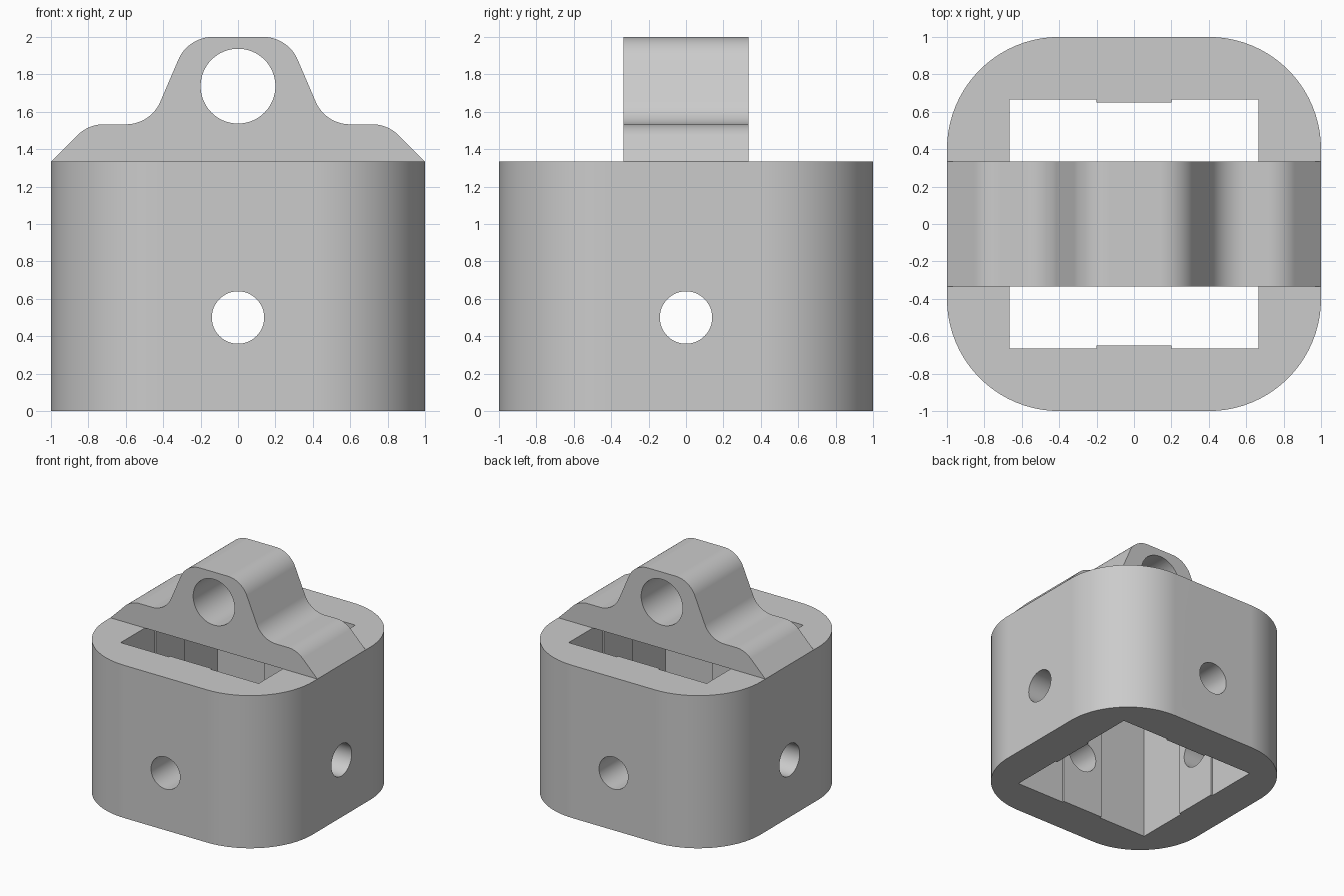
import bpy, bmesh, math
from mathutils import Vector, Matrix

if "Cube" in bpy.data.objects:
    bpy.data.objects.remove(bpy.data.objects["Cube"], do_unlink=True)

grey = bpy.data.materials.new("light grey")
grey.use_nodes = True
grey.diffuse_color = (0.6, 0.6, 0.6, 1)
grey.node_tree.nodes["Principled BSDF"].inputs["Base Color"].default_value = (0.6, 0.6, 0.6, 1)


def fillet(corners, steps=20):
    """Round each (x, y, radius) corner of a closed outline."""
    out = []
    for i, (x, y, r) in enumerate(corners):
        p = Vector((x, y))
        if r == 0:
            out.append(p)
            continue
        a = (Vector(corners[i - 1][:2]) - p).normalized()
        b = (Vector(corners[(i + 1) % len(corners)][:2]) - p).normalized()
        half = a.angle(b) / 2
        centre = p + (a + b).normalized() * (r / math.sin(half))
        start = p + a * (r / math.tan(half)) - centre
        sweep = start.angle_signed(p + b * (r / math.tan(half)) - centre)
        for k in range(steps + 1):
            out.append(centre + Matrix.Rotation(-sweep * k / steps, 2) @ start)
    return out


def prism(name, outline, low, high, upright=False):
    """Extrude an outline along z, or along y when upright."""
    bm = bmesh.new()
    place = (lambda p, d: (p.x, d, p.y)) if upright else (lambda p, d: (p.x, p.y, d))
    face = bm.faces.new([bm.verts.new(place(p, low)) for p in outline])
    grown = bmesh.ops.extrude_face_region(bm, geom=[face])["geom"]
    shift = Vector(place(Vector((0, 0)), high - low))
    bmesh.ops.translate(bm, vec=shift, verts=[g for g in grown if isinstance(g, bmesh.types.BMVert)])
    bmesh.ops.recalc_face_normals(bm, faces=bm.faces)
    mesh = bpy.data.meshes.new(name)
    bm.to_mesh(mesh)
    bm.free()
    mesh.materials.append(grey)
    obj = bpy.data.objects.new(name, mesh)
    bpy.context.collection.objects.link(obj)
    return obj


def drill(name, radius, z, rotation):
    bpy.ops.mesh.primitive_cylinder_add(vertices=64, radius=radius, depth=3,
                                        location=(0, 0, z), rotation=rotation)
    obj = bpy.context.object
    obj.name = name
    obj.data.materials.append(grey)
    return obj


def activate(obj):
    bpy.ops.object.select_all(action='DESELECT')
    obj.select_set(True)
    bpy.context.view_layer.objects.active = obj


def cut(obj, cutter):
    activate(obj)
    mod = obj.modifiers.new("cut", 'BOOLEAN')
    mod.operation, mod.solver, mod.object = 'DIFFERENCE', 'EXACT', cutter
    bpy.ops.object.modifier_apply(modifier=mod.name)
    bpy.data.objects.remove(cutter, do_unlink=True)


def finish(obj):
    activate(obj)
    bpy.ops.object.shade_smooth_by_angle(angle=math.radians(25))
    mod = obj.modifiers.new("flat_sides", 'WEIGHTED_NORMAL')
    mod.keep_sharp = True


HEIGHT = 4 / 3
QUARTERS = [Matrix.Rotation(math.radians(90 * q), 2) for q in range(4)]

# Hollow housing: rounded square, square well with a shallow pad on each wall
square = [(-1, -1, 0.6), (1, -1, 0.6), (1, 1, 0.6), (-1, 1, 0.6)]
housing = prism("housing", fillet(square), 0, HEIGHT)
wall, pad, width = 2 / 3, 0.65, 0.2
side = [(-wall, -wall), (-width, -wall), (-width, -pad), (width, -pad), (width, -wall)]
well = [turn @ Vector(p) for turn in QUARTERS for p in side]
cut(housing, prism("well_cutter", well, -1, 2))

# Cross holes through all four walls
cut(housing, drill("hole_cutter_y", 0.14, 0.5, (math.pi / 2, 0, 0)))
cut(housing, drill("hole_cutter_x", 0.14, 0.5, (0, math.pi / 2, 0)))
finish(housing)

# Hanging lug bridging the top, with its eye
half = [(1, HEIGHT, 0), (0.8, 1.533, 0.2), (0.467, 1.533, 0.2), (0.267, 2, 0.2)]
profile = half + [(-x, z, r) for x, z, r in reversed(half)]
lug = prism("hanging_lug", fillet(profile), -1 / 3, 1 / 3, upright=True)
cut(lug, drill("eye_cutter", 0.2, 1.737, (math.pi / 2, 0, 0)))
finish(lug)
